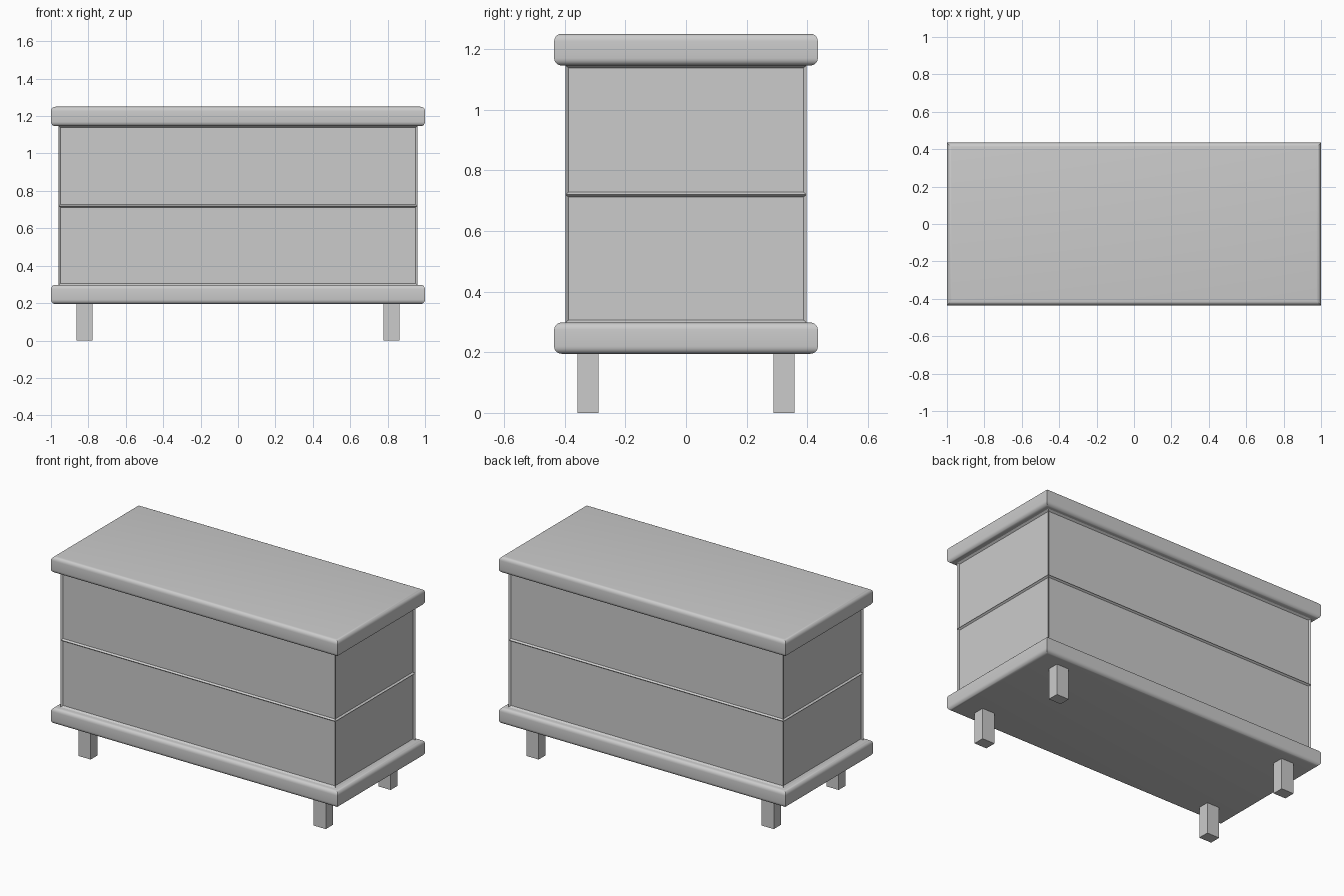
import bpy, bmesh, math
from mathutils import Matrix

if "Cube" in bpy.data.objects:
    bpy.data.objects.remove(bpy.data.objects["Cube"])


def new_box(lo, hi):
    """bmesh box spanning two corner points"""
    bm = bmesh.new()
    size = [b - a for a, b in zip(lo, hi)]
    mid = [(a + b) / 2 for a, b in zip(lo, hi)]
    bmesh.ops.create_cube(bm, size=1, matrix=Matrix.Translation(mid) @ Matrix.Diagonal((*size, 1)))
    return bm


def finish(bm, name, smooth=False):
    bmesh.ops.recalc_face_normals(bm, faces=bm.faces[:])
    mesh = bpy.data.meshes.new(name)
    bm.to_mesh(mesh)
    bm.free()
    ob = bpy.data.objects.new(name, mesh)
    bpy.context.collection.objects.link(ob)
    if smooth:
        bpy.ops.object.select_all(action='DESELECT')
        ob.select_set(True)
        bpy.context.view_layer.objects.active = ob
        bpy.ops.object.shade_smooth_by_angle(angle=math.radians(35))
    return ob


# Top and base slabs: long edges rounded, upright corner edges kept sharp
def slab(name, z0, z1):
    bm = new_box((-1, -0.435, z0), (1, 0.435, z1))
    edges = [e for e in bm.edges if abs(e.verts[0].co.z - e.verts[1].co.z) < 1e-5]
    bmesh.ops.bevel(bm, geom=edges, offset=0.024, segments=5, profile=0.5, affect='EDGES')
    finish(bm, name, smooth=True)


slab("top_slab", 1.146, 1.25)
slab("base_slab", 0.195, 0.298)

# Body: split into two tiers, every side panel slightly recessed in a frame
bm = new_box((-0.959, -0.398, 0.298), (0.959, 0.398, 1.146))
bmesh.ops.bisect_plane(bm, geom=bm.verts[:] + bm.edges[:] + bm.faces[:],
                       plane_co=(0, 0, 0.72), plane_no=(0, 0, 1))
bm.normal_update()
sides = [f for f in bm.faces if abs(f.normal.z) < 0.5]
bmesh.ops.inset_individual(bm, faces=sides, thickness=0.0115, depth=-0.011)
finish(bm, "cabinet_body")

# Four square legs
for sx, side in ((-1, "left"), (1, "right")):
    for sy, end in ((-1, "front"), (1, "back")):
        x, y = sx * 0.82, sy * 0.323
        finish(new_box((x - 0.043, y - 0.035, 0), (x + 0.043, y + 0.035, 0.2)),
               f"{end}_{side}_leg")
